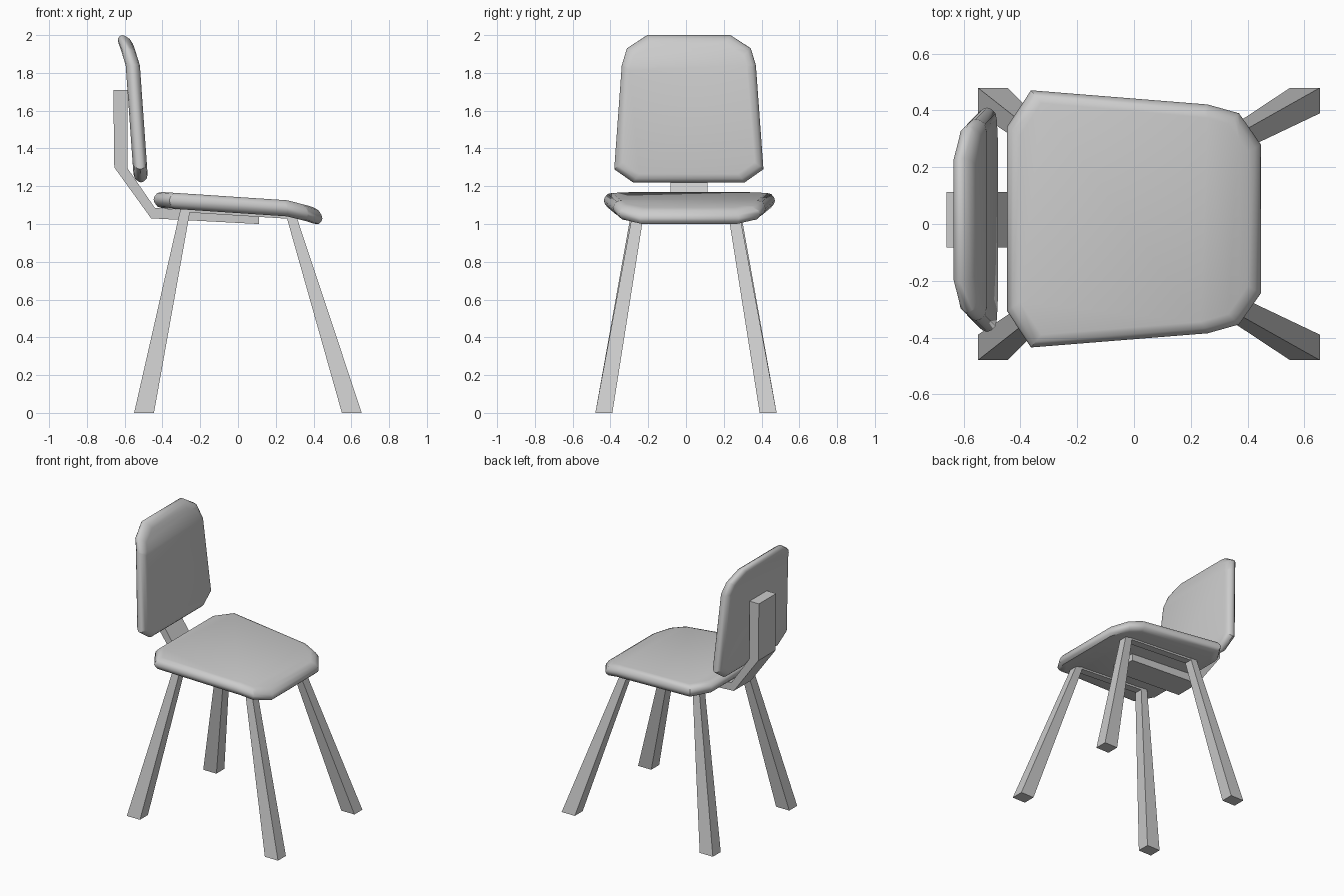
import bpy, bmesh
from mathutils import Vector

if "Cube" in bpy.data.objects:
    bpy.data.objects.remove(bpy.data.objects["Cube"])


def add_object(name, bm, smooth=False):
    bmesh.ops.recalc_face_normals(bm, faces=bm.faces)
    mesh = bpy.data.meshes.new(name)
    bm.to_mesh(mesh)
    bm.free()
    obj = bpy.data.objects.new(name, mesh)
    bpy.context.collection.objects.link(obj)
    if smooth:
        bpy.ops.object.select_all(action='DESELECT')
        obj.select_set(True)
        bpy.context.view_layer.objects.active = obj
        bpy.ops.object.shade_smooth_by_angle(angle=0.7)
    return obj


def loft(bm, rings):
    rings = [[bm.verts.new(p) for p in ring] for ring in rings]
    n = len(rings[0])
    for a, b in zip(rings, rings[1:]):
        for i in range(n):
            bm.faces.new((a[i], a[(i + 1) % n], b[(i + 1) % n], b[i]))
    bm.faces.new(rings[0])
    bm.faces.new(rings[-1])


def bend_at(u, bend):
    for (u0, h0), (u1, h1) in zip(bend, bend[1:]):
        if u <= u1 or (u1, h1) == bend[-1]:
            return h0 + (h1 - h0) * (u - u0) / (u1 - u0)


# Rounded cushion slab: half outline (length, half width), bent along its length
def slab(name, half, bend, thick, y_off, place):
    outline = half + [(u, -v) for u, v in reversed(half)]
    us = [u for u, v in half]
    mid, hu = (max(us) + min(us)) / 2, (max(us) - min(us)) / 2
    hv = max(v for u, v in half)
    rings = []
    for inset, h in ((.045, -.5), (.02, -.42), (.005, -.2), (0, 0),
                     (.005, .2), (.02, .42), (.045, .5)):
        rings.append([(mid + (u - mid) * (1 - inset / hu), v * (1 - inset / hv),
                       h * thick) for u, v in outline])
    bm = bmesh.new()
    loft(bm, rings)
    for u, _ in bend[1:-1]:
        bmesh.ops.bisect_plane(bm, geom=bm.verts[:] + bm.edges[:] + bm.faces[:],
                               dist=1e-4, plane_co=(u, 0, 0), plane_no=(1, 0, 0))
    for v in bm.verts:
        u, w, h = v.co
        v.co = place(u, w + y_off, h + bend_at(u, bend))
    return add_object(name, bm, True)


# Seat
slab("seat",
     [(-.447, .325), (-.363, .453), (.26, .403), (.37, .372), (.447, .262)],
     [(-.45, 1.13), (.26, 1.083), (.37, 1.055), (.45, 1.028)],
     .085, .018, lambda u, v, h: Vector((u, v, h)))

# Backrest
slab("backrest",
     [(1.22, .295), (1.29, .395), (1.84, .355), (1.93, .328), (2.0, .22)],
     [(1.22, -.513), (1.84, -.557), (1.93, -.585), (2.0, -.613)],
     .075, .015, lambda u, v, h: Vector((h, v, u)))

# Bent bracket joining the seat to the backrest
profile = [(-.66, 1.71), (-.655, 1.30), (-.46, 1.03), (.11, 1.0),
           (.11, 1.05), (-.44, 1.085), (-.585, 1.295), (-.585, 1.71)]
bm = bmesh.new()
loft(bm, [[(x, y, z) for x, z in profile] for y in (-.083, .113)])
add_object("back_bracket", bm)


def rect(x0, x1, y0, y1, z):
    return [(x0, y0, z), (x1, y0, z), (x1, y1, z), (x0, y1, z)]


# Splayed tapered legs and the rails under the seat
for side, label in ((-1, "near"), (1, "far")):
    for name, foot, top, z in (("back_leg", (-.55, -.445), (-.302, -.25), 1.09),
                               ("front_leg", (.55, .655), (.255, .308), 1.045)):
        bm = bmesh.new()
        loft(bm, [rect(*foot, side * .39, side * .48, 0),
                  rect(*top, side * .225, side * .285, z)])
        add_object(f"{name}_{label}", bm)
    bm = bmesh.new()
    rail = [(-.28, 1.062), (.28, 1.027), (.28, 1.06), (-.28, 1.095)]
    loft(bm, [[(x, side * y, z) for x, z in rail] for y in (.23, .285)])
    add_object(f"seat_rail_{label}", bm)
